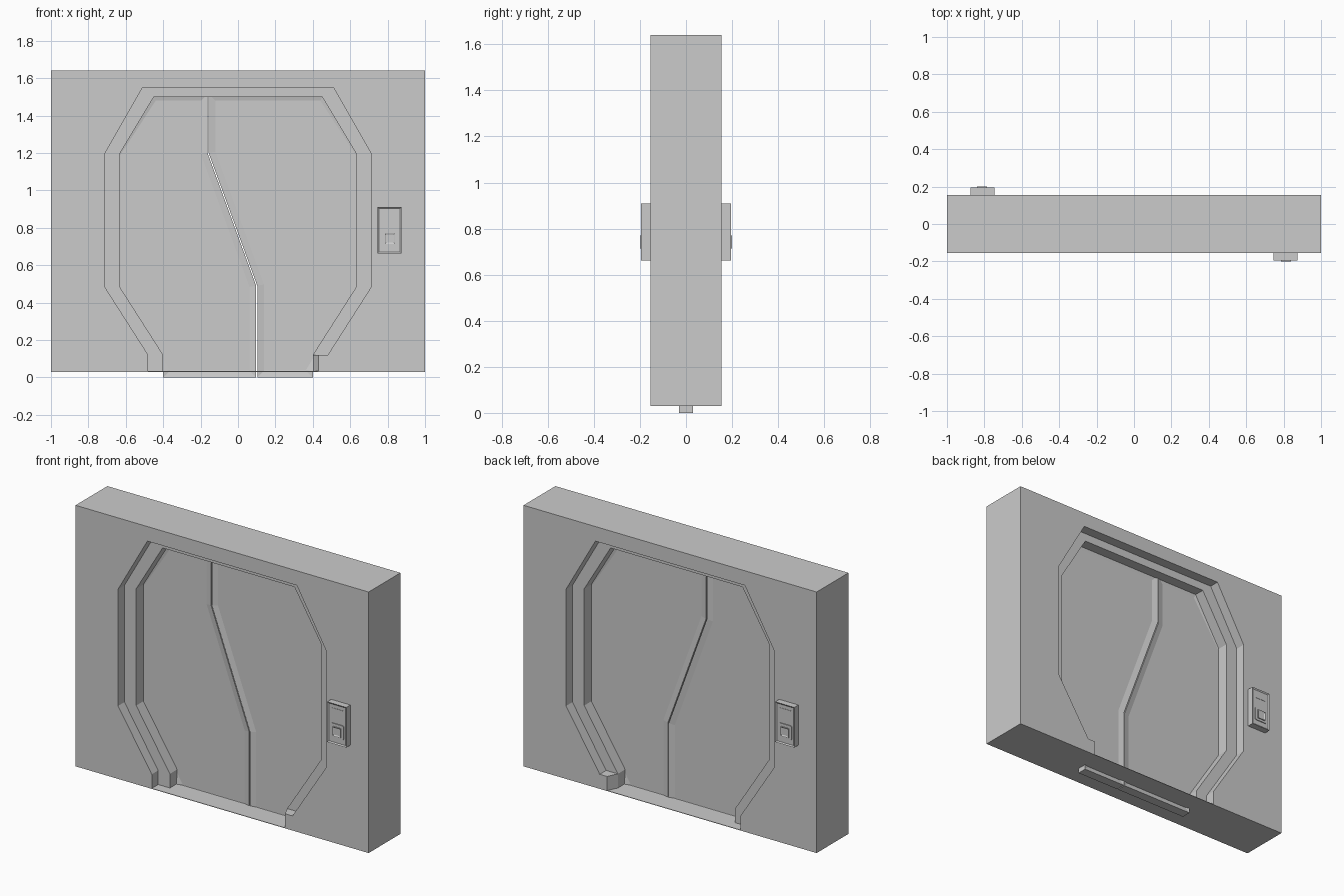
import bpy, bmesh

if "Cube" in bpy.data.objects:
    bpy.data.objects.remove(bpy.data.objects["Cube"])


def prism(name, pts, y0, y1, inset=0.0, depth=0.0):
    """Extrude an x-z outline from y0 to y1; optionally recess both broad faces."""
    bm = bmesh.new()
    face = bm.faces.new([bm.verts.new((x, y0, z)) for x, z in pts])
    ext = bmesh.ops.extrude_face_region(bm, geom=[face])
    moved = [v for v in ext["geom"] if isinstance(v, bmesh.types.BMVert)]
    bmesh.ops.translate(bm, verts=moved, vec=(0, y1 - y0, 0))
    bmesh.ops.recalc_face_normals(bm, faces=bm.faces[:])
    if inset:
        for f in [f for f in bm.faces if abs(f.normal.y) > 0.9]:
            bmesh.ops.inset_region(bm, faces=[f], thickness=inset, depth=depth,
                                   use_even_offset=True)
    return finish(name, bm)


def finish(name, bm):
    mesh = bpy.data.meshes.new(name)
    bm.to_mesh(mesh)
    bm.free()
    obj = bpy.data.objects.new(name, mesh)
    bpy.context.collection.objects.link(obj)
    return obj


def rect(x0, x1, z0, z1, c=0.0):
    """Rectangle outline with optional clipped corners."""
    if not c:
        return [(x0, z0), (x1, z0), (x1, z1), (x0, z1)]
    return [(x0 + c, z0), (x1 - c, z0), (x1, z0 + c), (x1, z1 - c),
            (x1 - c, z1), (x0 + c, z1), (x0, z1 - c), (x0, z0 + c)]


def mirrored(half):
    return half + [(-x, z) for x, z in reversed(half)]


# Wall with a stepped doorway; a thin sill is left under the opening
D, STEP, FLOOR = 0.155, 0.0925, 0.033
wall = prism("wall", rect(-1, 1, 0.03, 1.64), -D, D)
inner = mirrored([(0.40, FLOOR), (0.40, 0.12), (0.63, 0.48), (0.63, 1.20), (0.45, 1.50)])
outer = mirrored([(0.48, FLOOR), (0.48, 0.12), (0.71, 0.48), (0.71, 1.20), (0.51, 1.55)])
cutters = [prism("inner_opening_cutter", inner, -0.3, 0.3),
           prism("front_step_cutter", outer, -0.3, -STEP),
           prism("back_step_cutter", outer, STEP, 0.3)]
bpy.context.view_layer.objects.active = wall
for c in cutters:
    m = wall.modifiers.new(c.name, "BOOLEAN")
    m.operation, m.solver, m.object = "DIFFERENCE", "EXACT", c
    bpy.ops.object.modifier_apply(modifier=m.name)
    bpy.data.objects.remove(c)

# Two sliding leaves meeting at a slanted seam, each with a recessed panel
GAP = 0.003
seam = [(0.10, 0.0), (0.10, 0.49), (-0.16, 1.20), (-0.16, 1.515)]
jamb = [(0.46, 1.515), (0.665, 1.20), (0.665, 0.47), (0.40, 0.03), (0.40, 0.0)]
for name, s in (("left_door", -1), ("right_door", 1)):
    pts = [(x + s * GAP, z) for x, z in seam] + [(s * x, z) for x, z in jamb]
    prism(name, pts, -0.03, 0.03, 0.036, -0.008)

for side, s in (("front", 1), ("back", -1)):
    # Chamfered foot block filling the step on the +x side
    bm = bmesh.new()
    plan = [(0.48, -D), (0.43, -D), (0.40, -STEP), (0.48, -STEP)]
    f = bm.faces.new([bm.verts.new((x, s * y, 0.031)) for x, y in plan])
    ext = bmesh.ops.extrude_face_region(bm, geom=[f])
    bmesh.ops.translate(bm, vec=(0, 0, 0.089),
                        verts=[v for v in ext["geom"] if isinstance(v, bmesh.types.BMVert)])
    bmesh.ops.recalc_face_normals(bm, faces=bm.faces[:])
    finish(side + "_foot_block", bm)

    # Control panel: rimmed housing, button surround, raised button
    parts = [("housing", rect(0.745, 0.875, 0.662, 0.91), 0.195, 0.008, -0.006),
             ("button_surround", rect(0.77, 0.855, 0.70, 0.788, 0.006), 0.194, 0, 0),
             ("button", rect(0.785, 0.84, 0.714, 0.77), 0.20, 0.007, -0.004),
             ("label_plate", rect(0.775, 0.85, 0.85, 0.88), 0.191, 0, 0)]
    for part, pts, y, inset, depth in parts:
        prism(f"{side}_panel_{part}", [(s * x, z) for x, z in pts],
              -s * (D - 0.01), -s * y, inset, depth)
